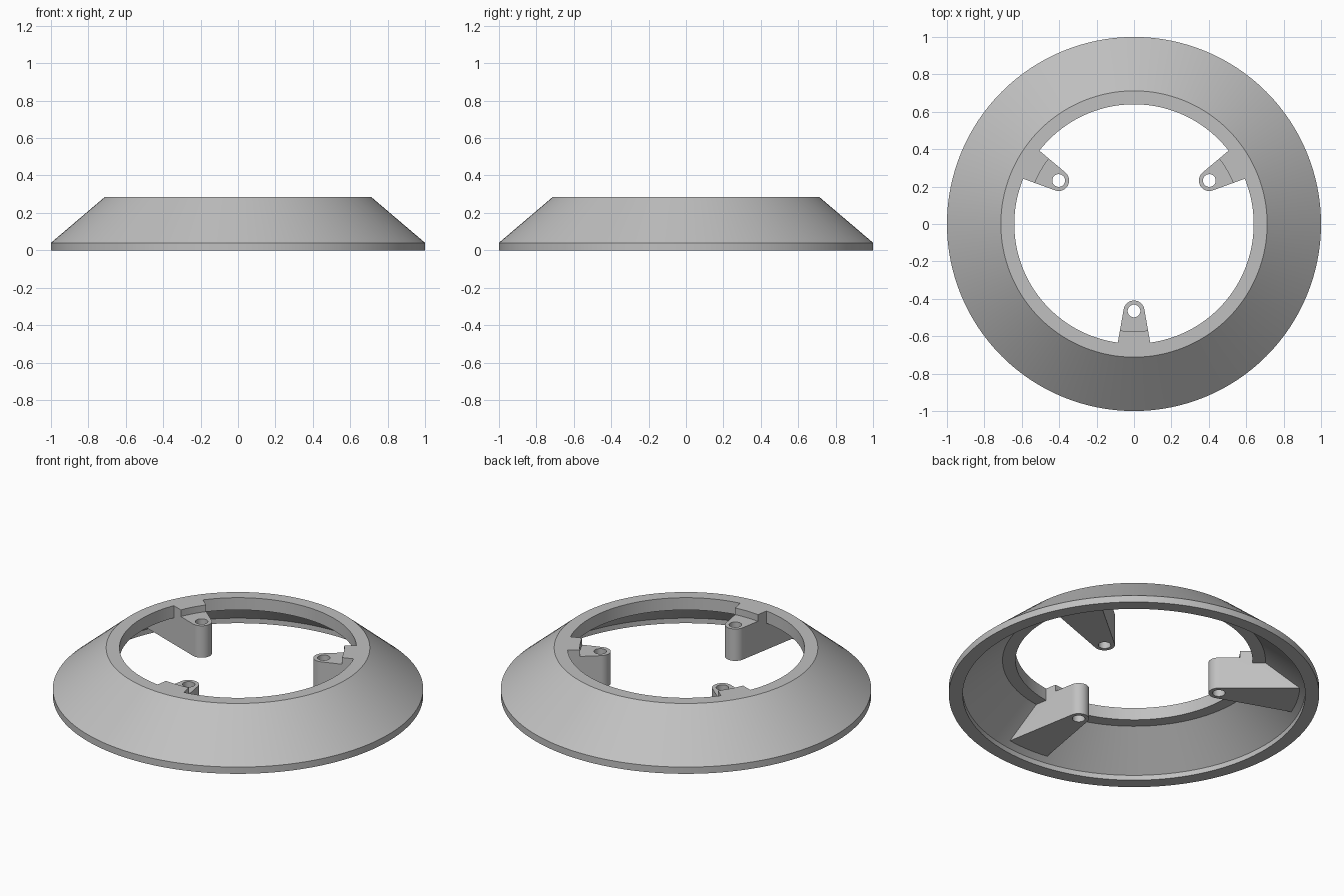
import bpy
import bmesh
import math

cube = bpy.data.objects.get("Cube")
if cube:
    bpy.data.objects.remove(cube, do_unlink=True)

SEGMENTS = 128

grey = bpy.data.materials.new("light grey")
grey.use_nodes = True
colour = (0.53, 0.53, 0.53, 1)
grey.diffuse_color = colour
grey.node_tree.nodes["Principled BSDF"].inputs["Base Color"].default_value = colour


def to_object(name, bm):
    bmesh.ops.recalc_face_normals(bm, faces=bm.faces)
    mesh = bpy.data.meshes.new(name)
    bm.to_mesh(mesh)
    bm.free()
    mesh.materials.append(grey)
    obj = bpy.data.objects.new(name, mesh)
    bpy.context.collection.objects.link(obj)
    return obj


def turned(name, profile, steps=SEGMENTS, centre=(0, 0)):
    """Solid of revolution from (radius, height) pairs, capped at both ends."""
    bm = bmesh.new()
    rings = []
    for r, z in profile:
        angles = [math.tau * i / steps for i in range(steps)]
        rings.append([bm.verts.new((centre[0] + r * math.cos(a),
                                    centre[1] + r * math.sin(a), z)) for a in angles])
    for low, high in zip(rings, rings[1:]):
        for i in range(steps):
            j = (i + 1) % steps
            bm.faces.new((low[i], low[j], high[j], high[i]))
    bm.faces.new(rings[0][::-1])
    bm.faces.new(rings[-1])
    return to_object(name, bm)


def subtract(target, cutter):
    """Cut one solid out of another and discard the cutter."""
    mod = target.modifiers.new("cut", 'BOOLEAN')
    mod.operation = 'DIFFERENCE'
    mod.solver = 'EXACT'
    mod.object = cutter
    graph = bpy.context.evaluated_depsgraph_get()
    mesh = bpy.data.meshes.new_from_object(target.evaluated_get(graph))
    target.modifiers.clear()
    target.data = mesh
    bpy.data.objects.remove(cutter, do_unlink=True)


def tapered_tab(angle):
    """Mounting tab with a round tip, flaring outwards by ten degrees a side."""
    tip, radius, outer, flare = 0.465, 0.056, 0.95, math.radians(10)
    half = radius / math.cos(flare) + (outer - tip) * math.tan(flare)
    outline = [(outer, -half), (outer, half)]
    start, sweep = math.pi / 2 + flare, math.pi - 2 * flare
    for i in range(17):
        a = start + sweep * i / 16
        outline.append((tip + radius * math.cos(a), radius * math.sin(a)))
    c, s = math.cos(angle), math.sin(angle)
    bm = bmesh.new()
    base = bm.faces.new([bm.verts.new((x * c - y * s, x * s + y * c, 0.055))
                         for x, y in outline])
    top = bmesh.ops.extrude_face_region(bm, geom=[base])["geom"]
    bmesh.ops.translate(bm, vec=(0, 0, 0.45),
                        verts=[v for v in top if isinstance(v, bmesh.types.BMVert)])
    tab = to_object("tab", bm)
    # lowered ledge and screw hole
    subtract(tab, turned("ledge_cutter", [(0.574, 0.245), (0.574, 0.6)]))
    subtract(tab, turned("hole_cutter", [(0.034, -0.1), (0.034, 0.7)], 32,
                         (tip * c, tip * s)))
    return tab


# hollow space inside the ring, leaving out the three tabs
cavity = turned("cavity", [(0.925, -0.1), (0.925, 0.03), (0.71, 0.212),
                           (0.64, 0.212), (0.64, 0.4)])
for degrees in (-90, 30, 150):
    subtract(cavity, tapered_tab(math.radians(degrees)))

# sloped outer body
ring = turned("sloped_ring_with_tabs", [(1, 0), (1, 0.04), (0.712, 0.285)])
subtract(ring, cavity)

bpy.context.view_layer.objects.active = ring
ring.select_set(True)
bpy.ops.object.shade_smooth_by_angle(angle=math.radians(25))
